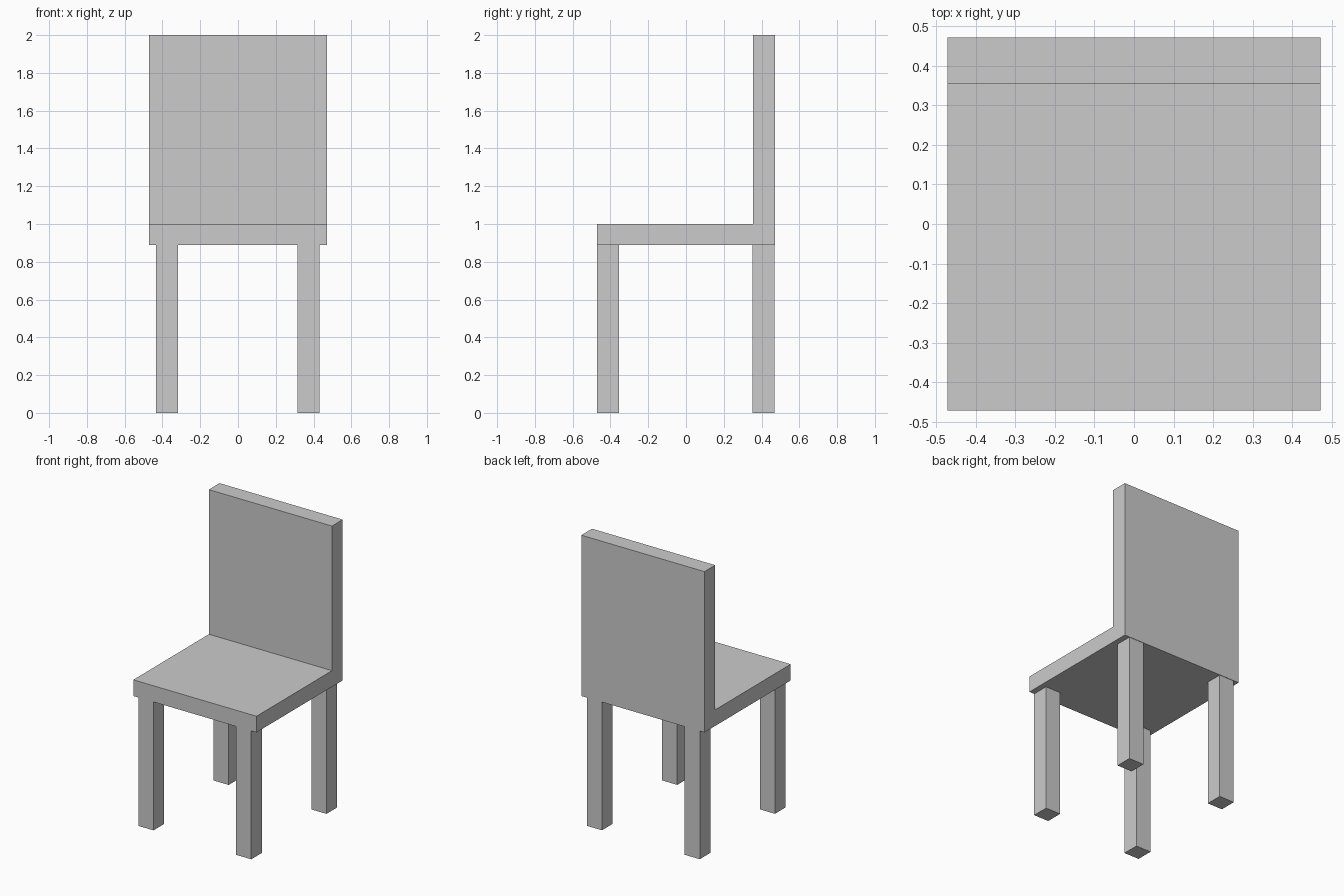
import bpy

if "Cube" in bpy.data.objects:
    bpy.data.objects.remove(bpy.data.objects["Cube"])


def box(name, x, y, z):
    """Box spanning the given (min, max) range on each axis."""
    spans = (x, y, z)
    bpy.ops.mesh.primitive_cube_add(size=1, location=[(a + b) / 2 for a, b in spans])
    obj = bpy.context.object
    obj.name = name
    obj.scale = [b - a for a, b in spans]
    bpy.ops.object.transform_apply(location=False, rotation=False, scale=True)
    return obj


HALF = 0.471     # half width of seat and back
SEAT_Z = 0.888   # underside of seat
THICK = 0.117    # thickness of backrest and legs

# Seat slab and upright backrest standing on it
box("seat", (-HALF, HALF), (-HALF, HALF), (SEAT_Z, 1.0))
box("backrest", (-HALF, HALF), (HALF - THICK, HALF), (1.0, 2.0))

# Four legs, slightly inset from the sides
for row, y in (("front", (-HALF, -HALF + THICK)), ("back", (0.468 - THICK, 0.468))):
    box(row + "_left_leg", (-0.433, -0.317), y, (0.0, SEAT_Z))
    box(row + "_right_leg", (0.315, 0.431), y, (0.0, SEAT_Z))
